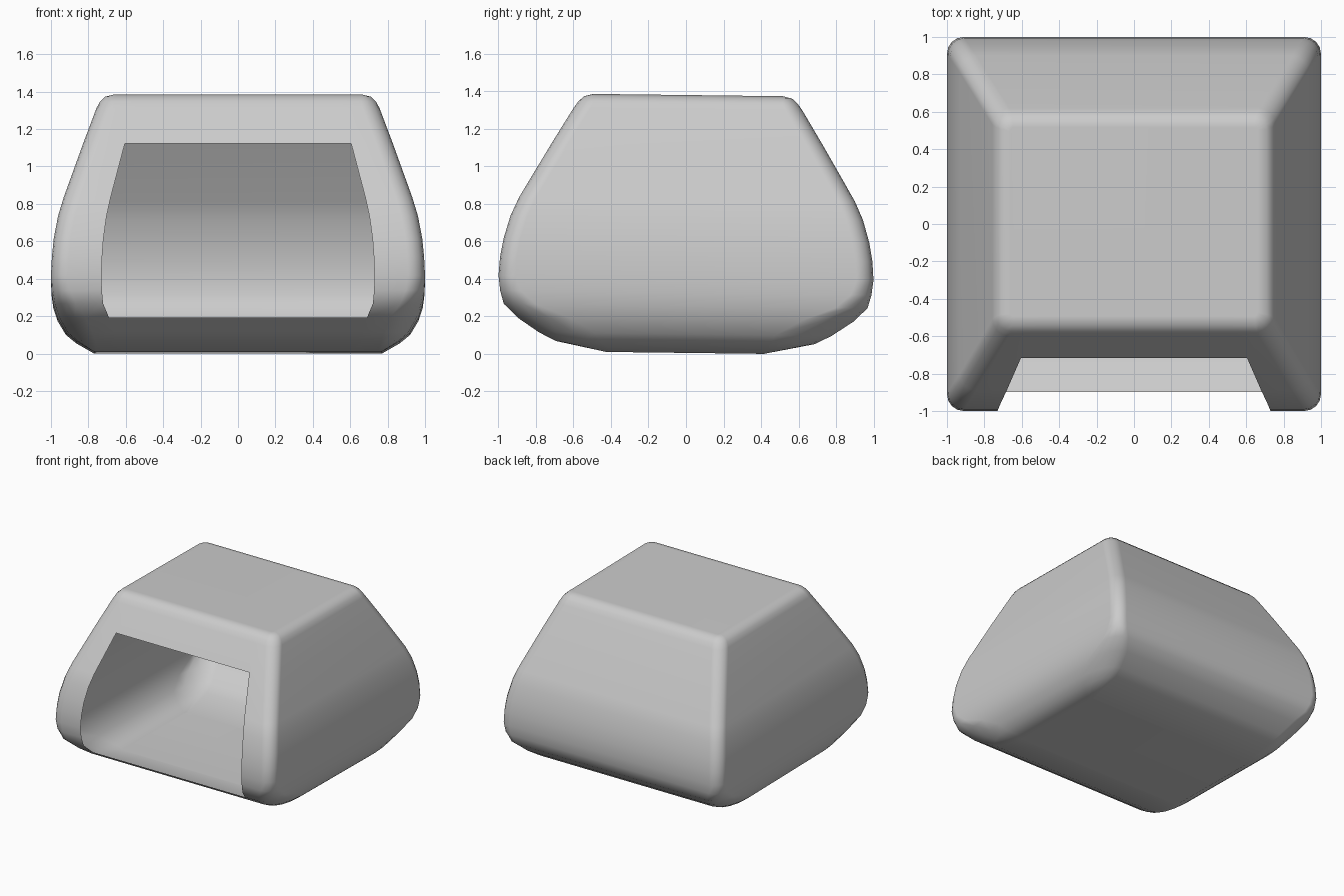
import bpy, bmesh, math
from mathutils import Matrix, Vector

if "Cube" in bpy.data.objects:
    bpy.data.objects.remove(bpy.data.objects["Cube"])

# Levels from floor to roof: z, half width, half depth, corner radius x, corner radius y
LEVELS = [
    (0.000, 0.77, 0.42, 0.02, 0.03),
    (0.055, 0.865, 0.69, 0.10, 0.24),
    (0.100, 0.92, 0.78, 0.14, 0.30),
    (0.177, 0.965, 0.895, 0.15, 0.28),
    (0.250, 0.988, 0.97, 0.12, 0.17),
    (0.320, 0.997, 0.99, 0.10, 0.11),
    (0.400, 1.000, 1.00, 0.09, 0.09),
    (0.500, 0.995, 0.993, 0.09, 0.09),
    (0.600, 0.985, 0.975, 0.09, 0.09),
    (0.720, 0.962, 0.94, 0.09, 0.09),
    (0.820, 0.932, 0.895, 0.09, 0.09),
    (1.110, 0.828, 0.725, 0.09, 0.09),
    (1.300, 0.757, 0.61, 0.09, 0.09),
    (1.335, 0.738, 0.585, 0.08, 0.08),
    (1.362, 0.71, 0.555, 0.06, 0.06),
    (1.375, 0.66, 0.505, 0.02, 0.02),
]
SEG = 4
OPEN_LOW, OPEN_HIGH = 0.177, 1.11


def ring(hx, hy, rx, ry, door):
    """Rounded rectangle, starting with the two door points on the front edge."""
    pts = [(-door, -hy), (door, -hy)]
    for k, (sx, sy) in enumerate([(1, -1), (1, 1), (-1, 1), (-1, -1)]):
        for i in range(SEG + 1):
            a = math.radians(-90 + 90 * k + 90 * i / SEG)
            pts.append((sx * (hx - rx) + rx * math.cos(a),
                        sy * (hy - ry) + ry * math.sin(a)))
    return pts


# Thin shell lofted through the levels, leaving the front doorway open
bm = bmesh.new()
rings = []
for z, hx, hy, rx, ry in LEVELS:
    door = hx * (0.715 if z < 0.2 else 0.73)
    rings.append([bm.verts.new((x, y, z)) for x, y in ring(hx, hy, rx, ry, door)])
n = len(rings[0])
for k in range(len(rings) - 1):
    lo, hi = rings[k], rings[k + 1]
    in_door = LEVELS[k][0] >= OPEN_LOW and LEVELS[k + 1][0] <= OPEN_HIGH
    for i in range(n):
        if i == 0 and in_door:
            continue
        j = (i + 1) % n
        bm.faces.new((lo[i], lo[j], hi[j], hi[i]))
bm.faces.new(rings[0][::-1])
bm.faces.new(rings[-1])

# Slight lean of the whole body, then set it back on the ground
bmesh.ops.rotate(bm, verts=bm.verts, cent=(0, 0, 0.4),
                 matrix=Matrix.Rotation(math.radians(-0.7), 3, 'X'))
low = min(v.co.z for v in bm.verts)
bmesh.ops.translate(bm, verts=bm.verts, vec=Vector((0, 0, -low)))

mesh = bpy.data.meshes.new("hollow_shell")
bm.to_mesh(mesh)
bm.free()
shell = bpy.data.objects.new("hollow_shell", mesh)
bpy.context.collection.objects.link(shell)
bpy.context.view_layer.objects.active = shell
shell.select_set(True)
bpy.ops.object.shade_smooth_by_angle(angle=math.radians(50))
normals = shell.modifiers.new("even_shading", 'WEIGHTED_NORMAL')
normals.keep_sharp = True
